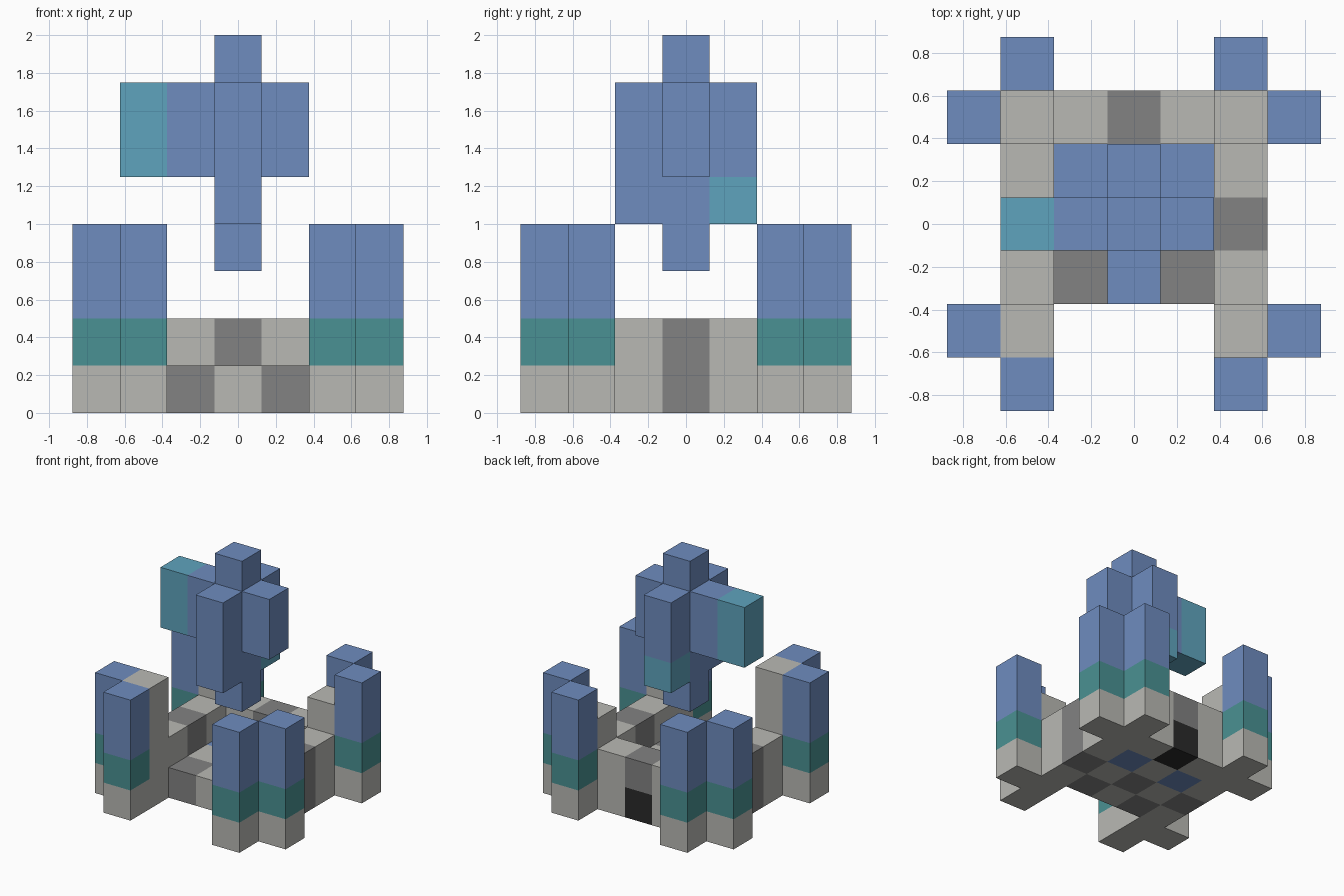
import bpy, bmesh
from mathutils import Vector

CELL = 0.25

if "Cube" in bpy.data.objects:
    bpy.data.objects.remove(bpy.data.objects["Cube"], do_unlink=True)


def linear(v):
    v /= 255
    return v / 12.92 if v <= 0.04045 else ((v + 0.055) / 1.055) ** 2.4


def material(name, r, g, b):
    mat = bpy.data.materials.new(name)
    color = (linear(r), linear(g), linear(b), 1)
    mat.use_nodes = True
    mat.diffuse_color = color
    mat.node_tree.nodes["Principled BSDF"].inputs["Base Color"].default_value = color
    return mat


STONE = material("light stone", 185, 185, 180)
DARK = material("dark stone", 130, 130, 130)
BLACK = material("black stone", 42, 42, 42)
BLUE = material("blue", 110, 140, 191)
GREEN = material("sea green", 74, 145, 147)
TEAL = material("light teal", 95, 164, 189)


def column(x, y, bands, bottom=0):
    """Cells of an upright column, one colour per layer from the bottom up."""
    return {(x, y, bottom + i): mat for i, mat in enumerate(bands)}


def build(name, cells):
    """One mesh holding only the outer faces of a set of unit cells."""
    bm = bmesh.new()
    mats = list(dict.fromkeys(cells.values()))
    for cell, mat in cells.items():
        for axis in range(3):
            for sign in (-1, 1):
                n = Vector((0, 0, 0))
                n[axis] = sign
                if tuple(int(c + d) for c, d in zip(cell, n)) in cells:
                    continue
                u = Vector((0, 0, 0))
                u[(axis + 1) % 3] = 1
                v = n.cross(u)
                mid = Vector(cell) + Vector((0, 0, 0.5)) + n / 2
                ring = [mid + (u * a + v * b) / 2
                        for a, b in ((-1, -1), (1, -1), (1, 1), (-1, 1))]
                face = bm.faces.new([bm.verts.new(p * CELL) for p in ring])
                face.material_index = mats.index(mat)
    bmesh.ops.remove_doubles(bm, verts=bm.verts, dist=0.001)
    mesh = bpy.data.meshes.new(name)
    bm.to_mesh(mesh)
    bm.free()
    for mat in mats:
        mesh.materials.append(mat)
    obj = bpy.data.objects.new(name, mesh)
    bpy.context.collection.objects.link(obj)
    return obj


# Chequered floor with two blue tiles at the back
floor = {}
for x in (-1, 0, 1):
    for y in (-1, 0, 1):
        tile = STONE if (x + y) % 2 else DARK
        if x and y == 1:
            tile = BLUE
        floor.update(column(x, y, [tile]))
build("floor", floor)

# Low walls on three sides, each with a dark middle block
for name, side in (("right_wall", -2), ("left_wall", 2)):
    wall = {}
    for y in (-1, 0, 1):
        wall.update(column(side, y, [STONE if y else DARK] * 2))
    build(name, wall)

back = {}
for x in (-1, 0, 1):
    back.update(column(x, 2, [STONE, STONE] if x else [BLACK, DARK]))
build("back_wall", back)

# Corner posts, each carrying two banded towers on its outer sides
bands = [STONE, GREEN, BLUE, BLUE]
for sx, side in ((-1, "right"), (1, "left")):
    for sy, end in ((-1, "front"), (1, "back")):
        height = 4 if sx == sy == -1 else 3
        cells = column(2 * sx, 2 * sy, [STONE] * height)
        cells.update(column(3 * sx, 2 * sy, bands))
        cells.update(column(2 * sx, 3 * sy, bands))
        build(f"{end}_{side}_corner_tower", cells)

# Floating cross-shaped crystal above the floor
crystal = column(0, 0, [BLUE] * 5, 3)
crystal.update(column(0, -1, [BLUE] * 3, 4))
crystal.update(column(0, 1, [TEAL, BLUE, BLUE], 4))
for x in (-1, 1):
    crystal.update(column(x, 0, [BLUE] * 2, 5))
crystal.update(column(-2, 0, [TEAL] * 2, 5))
build("floating_crystal", crystal)
